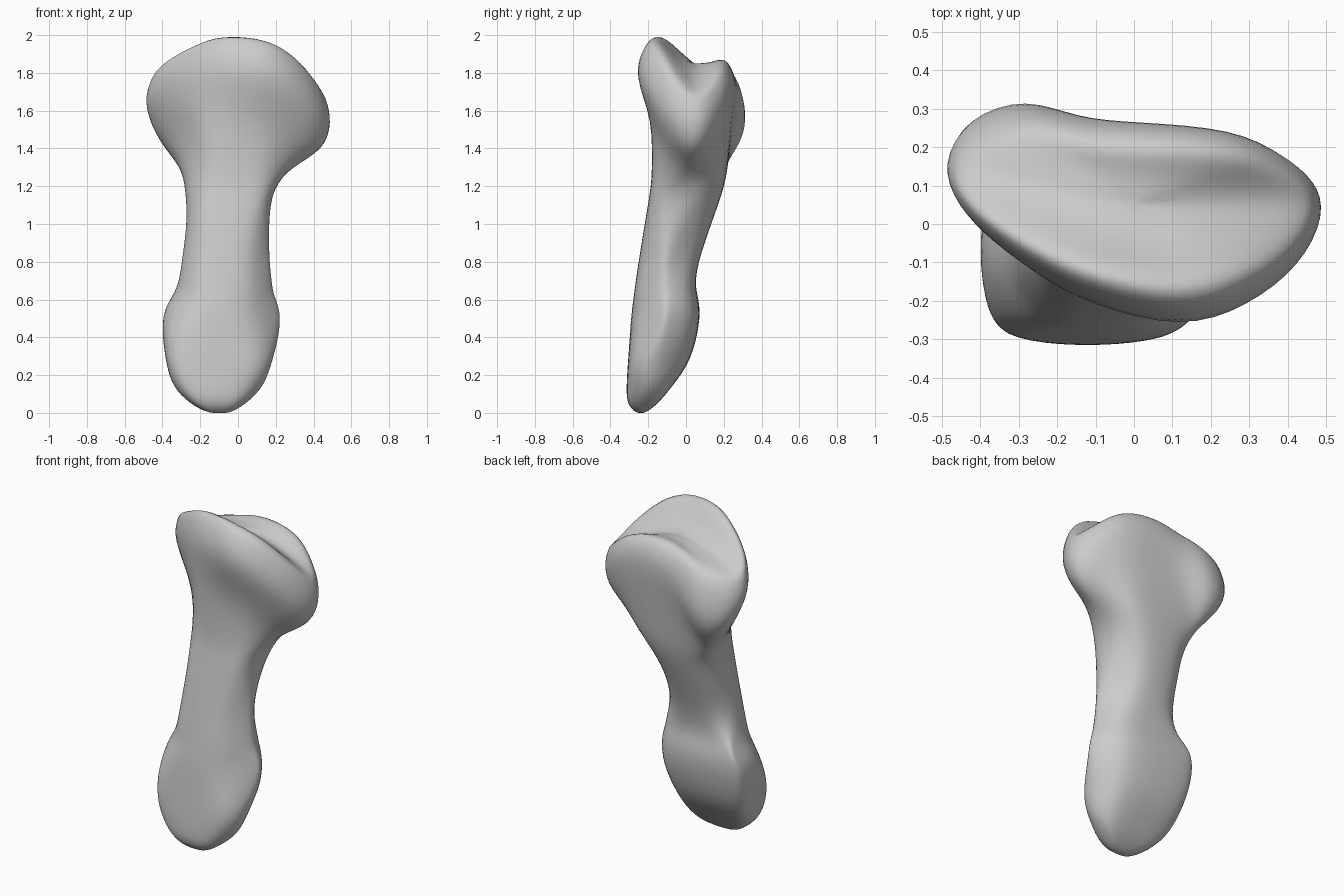
import bpy, bmesh, math
from mathutils import Vector
from mathutils.geometry import intersect_line_line_2d as cross_2d

if "Cube" in bpy.data.objects:
    bpy.data.objects.remove(bpy.data.objects["Cube"])

N = 16

# Shaft cross-sections: z, then how far the section reaches in eight directions:
# right, left, front, back, back-right, back-left, front-left, front-right
SHAFT = [
    (0.00, -.04, -.16, -.265, -.215, -.17, -.055, -.27, -.143),
    (0.05, .04, -.25, -.308, -.15, -.07, .05, -.35, -.205),
    (0.14, .13, -.34, -.314, -.075, .011, .15, -.41, -.25),
    (0.26, .175, -.377, -.307, .01, .067, .228, -.44, -.282),
    (0.40, .212, -.397, -.297, .055, .12, .28, -.432, -.262),
    (0.53, .222, -.393, -.287, .073, .13, .298, -.39, -.24),
    (0.62, .19, -.345, -.275, .06, .112, .278, -.348, -.23),
    (0.70, .177, -.312, -.265, .05, .10, .22, -.33, -.222),
    (0.83, .165, -.293, -.245, .075, .084, .192, -.308, -.209),
    (1.02, .165, -.27, -.215, .14, .125, .232, -.278, -.208),
    (1.18, .19, -.28, -.188, .195, .20, .267, -.257, -.214),
    (1.30, .285, -.305, -.18, .22, .285, .34, -.246, -.232),
]

# Widest outline of the head, anticlockwise from the right end: x, y, z
RIM = [
    (.488, .02, 1.54), (.465, .11, 1.56), (.385, .18, 1.61), (.25, .245, 1.70),
    (.02, .267, 1.72), (-.14, .282, 1.65), (-.28, .32, 1.58), (-.425, .27, 1.56),
    (-.49, .16, 1.61), (-.457, .05, 1.66), (-.365, -.05, 1.72), (-.24, -.14, 1.76),
    (-.10, -.215, 1.78), (.12, -.268, 1.78), (.29, -.215, 1.71), (.425, -.11, 1.60),
]
# Height of the saddle lip above each outline point
LIP_Z = [1.70, 1.71, 1.77, 1.85, 1.875, 1.84, 1.80, 1.77,
         1.77, 1.84, 1.90, 1.96, 2.0, 1.99, 1.925, 1.80]
# How far each point has flared out just below the head
FLARE = [1, .8, .62, .55, .5, .6, .8, .8, .58, .32, .06, .06, .1, .12, .4, .7]


def shaft_ring(z, right, left, front, back, br, bl, fl, fr):
    # Eight tangent lines -> corners -> sixteen points with softened corners
    reach = [right, br, back, bl, -left, -fl, -front, -fr]
    lines = []
    for deg, d in zip((0, 35, 90, 135, 180, 215, 270, 315), reach):
        n = Vector((math.cos(math.radians(deg)), math.sin(math.radians(deg))))
        t = Vector((-n.y, n.x))
        lines.append((n, d, t))
    corners = []
    for k in range(8):
        (n1, d1, _), (n2, d2, _) = lines[k], lines[(k + 1) % 8]
        det = n1.x * n2.y - n1.y * n2.x
        corners.append(Vector(((d1 * n2.y - d2 * n1.y) / det, (n1.x * d2 - n2.x * d1) / det, z)))
    mids = [(corners[k - 1] + corners[k]) / 2 for k in range(8)]
    pts = []
    for k in range(8):
        pts += [mids[k], corners[k] * 0.6 + (mids[k] + mids[(k + 1) % 8]) * 0.2]
    return pts


def saddle_ring(sx, sy, f):
    return [Vector((x * sx, 0.05 + (y - 0.05) * sy, 1.85 + (lz - 1.85) * f))
            for (x, y, _), lz in zip(RIM, LIP_Z)]


rings = [shaft_ring(*r) for r in SHAFT]

# Flare under the head, with the overhanging right lobe and full left lobe
rim = [Vector(p) for p in RIM]
flare = []
for a, b, f in zip(rings[-1], rim, FLARE):
    p = a.lerp(b, f)
    p.z = a.z + (b.z - a.z) * 0.5
    flare.append(p)
flare[0] = Vector((0.445, 0.02, 1.39))
rings += [flare, rim]

# Rounded lip and hollow saddle on top
lip = saddle_ring(0.89, 0.68, 1.0)
shoulder = []
for r, l in zip(rim, lip):
    p = r.lerp(l, 0.38)
    p.z = r.z + (l.z - r.z) * 0.68
    shoulder.append(p)
rings += [shoulder, lip, saddle_ring(0.58, 0.42, 0.48), saddle_ring(0.26, 0.2, 0.1)]

# Push the cage outward so the subdivided surface passes through the points
cage = []
for k, ring in enumerate(rings):
    new = []
    for i, p in enumerate(ring):
        q = p.copy()
        if k < len(rings) - 2:
            q += (p - (ring[i - 1] + ring[(i + 1) % N]) / 2) / 3
        if 0 < k < len(rings) - 2:
            q += (p - (rings[k - 1][i] + rings[k + 1][i]) / 2) * 0.24
        new.append(q)
    cage.append(new)

# Skin the rings and close both ends
bm = bmesh.new()
loops = [[bm.verts.new(p) for p in ring] for ring in cage]
for a, b in zip(loops, loops[1:]):
    for i in range(N):
        j = (i + 1) % N
        bm.faces.new((a[i], a[j], b[j], b[i]))
for loop, centre in ((loops[0], (-0.10, -0.24, 0.0)), (loops[-1], (0, 0.05, 1.85))):
    c = bm.verts.new(centre)
    for i in range(N):
        bm.faces.new((loop[i], loop[(i + 1) % N], c))
bmesh.ops.recalc_face_normals(bm, faces=bm.faces)
mesh = bpy.data.meshes.new("finger_bone")
bm.to_mesh(mesh)
bm.free()
mesh.shade_smooth()

bone = bpy.data.objects.new("finger_bone", mesh)
bpy.context.collection.objects.link(bone)
sub = bone.modifiers.new("Smooth", 'SUBSURF')
sub.levels = sub.render_levels = 2
